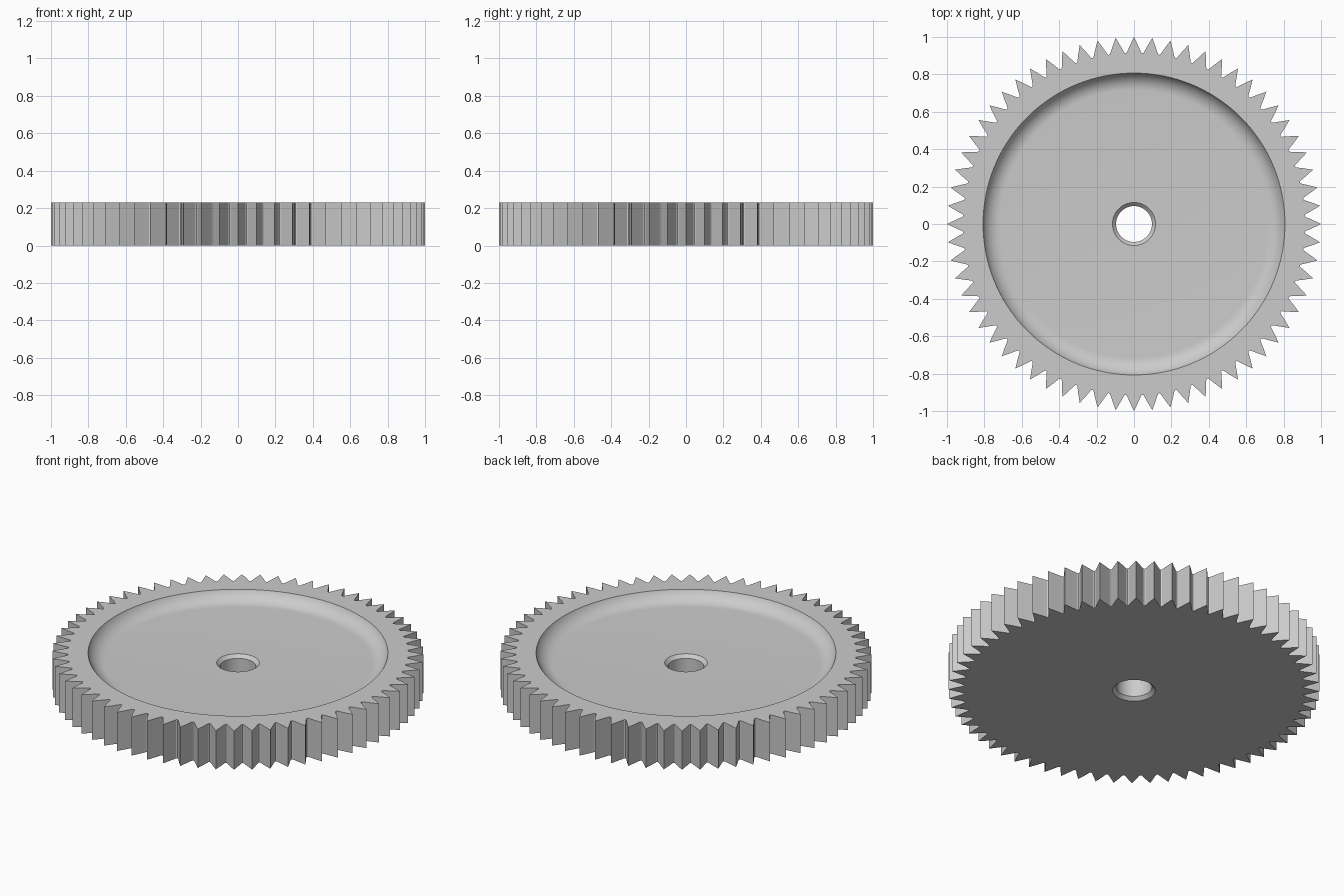
import bpy, bmesh
from math import sin, cos, pi, sqrt, radians

cube = bpy.data.objects.get("Cube")
if cube:
    bpy.data.objects.remove(cube, do_unlink=True)

TEETH = 64
HEIGHT = 0.23
FLOOR = 0.17          # height of the recessed face
RIM = 0.807           # radius of the recess at the top
SCOOP = 0.10          # radius of the rounded recess wall
BORE, CHAMFER = 0.096, 0.019

# One tooth: (fraction of the pitch, radius), from tip to valley and back
half = [(0, 1.0), (0.22, 0.957), (0.385, 0.925), (0.435, 0.917), (0.5, 0.914)]
tooth = half + [(1 - f, r) for f, r in half[-2:0:-1]]
COUNT = TEETH * len(tooth)


def toothed_ring(z):
    ring = []
    for t in range(TEETH):
        for f, r in tooth:
            a = 2 * pi * (t + f) / TEETH
            ring.append((r * cos(a), r * sin(a), z))
    return ring


def round_ring(r, z):
    return [(r * cos(2 * pi * i / COUNT), r * sin(2 * pi * i / COUNT), z)
            for i in range(COUNT)]


# Rings of the closed section: teeth, recess wall, floor, chamfered bore
depth = HEIGHT - FLOOR
width = sqrt(2 * SCOOP * depth - depth ** 2)
rings = [toothed_ring(0), toothed_ring(HEIGHT)]
STEPS = 12
for i in range(STEPS + 1):
    x = width * sin(pi / 2 * (1 - i / STEPS))
    z = FLOOR + SCOOP - sqrt(SCOOP ** 2 - x ** 2)
    rings.append(round_ring(RIM - width + x, z))
rings += [round_ring(BORE + CHAMFER, FLOOR),
          round_ring(BORE, FLOOR - CHAMFER),
          round_ring(BORE, CHAMFER),
          round_ring(BORE + CHAMFER, 0)]

bm = bmesh.new()
loops = [[bm.verts.new(p) for p in ring] for ring in rings]
for k, lower in enumerate(loops):
    upper = loops[(k + 1) % len(loops)]
    for i in range(COUNT):
        j = (i + 1) % COUNT
        bm.faces.new((lower[i], lower[j], upper[j], upper[i]))
bmesh.ops.recalc_face_normals(bm, faces=bm.faces)
mesh = bpy.data.meshes.new("gear_wheel")
bm.to_mesh(mesh)
bm.free()

# Plain grey metal
grey = bpy.data.materials.new("grey")
grey.use_nodes = True
colour = (0.6, 0.6, 0.6, 1)
grey.diffuse_color = colour
grey.node_tree.nodes["Principled BSDF"].inputs["Base Color"].default_value = colour
mesh.materials.append(grey)

gear = bpy.data.objects.new("gear_wheel", mesh)
bpy.context.collection.objects.link(gear)
bpy.ops.object.select_all(action='DESELECT')
gear.select_set(True)
bpy.context.view_layer.objects.active = gear
bpy.ops.object.shade_smooth_by_angle(angle=radians(20))
